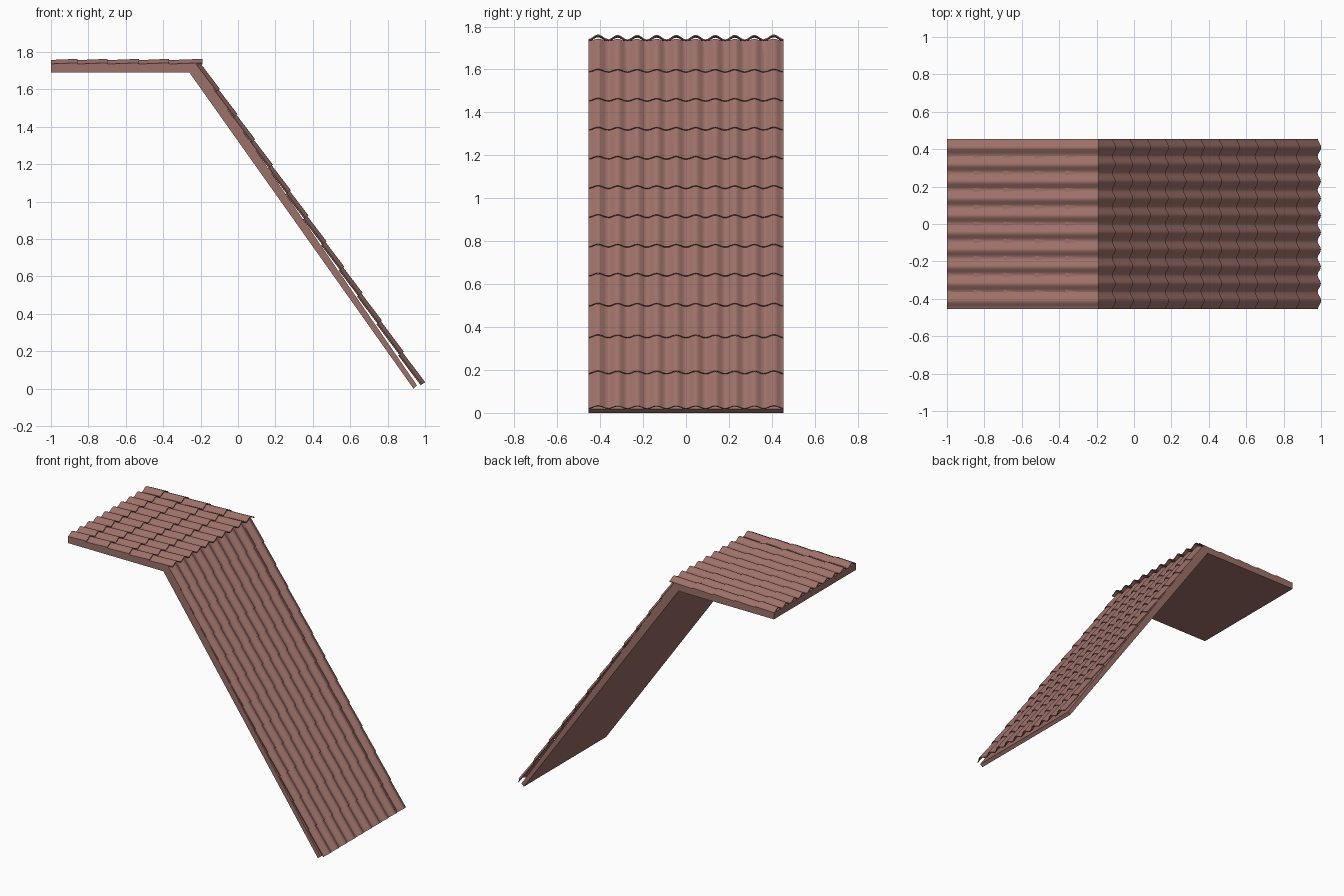
import bpy, bmesh, math
from mathutils import Vector

if "Cube" in bpy.data.objects:
    bpy.data.objects.remove(bpy.data.objects["Cube"])

HALF = 0.455            # half width of the roof
PITCH = 2 * HALF / 10   # width of one tile wave
WAVE = 0.021            # wave height
LIFT = 0.007            # raised lower lip of each course
THICK = 0.006

clay = bpy.data.materials.new("clay red")
clay.diffuse_color = (0.34, 0.165, 0.142, 1)
clay.use_nodes = True
clay.node_tree.nodes["Principled BSDF"].inputs["Base Color"].default_value = clay.diffuse_color


def finish(name, bm, smooth=False):
    bmesh.ops.recalc_face_normals(bm, faces=bm.faces)
    mesh = bpy.data.meshes.new(name)
    bm.to_mesh(mesh)
    bm.free()
    mesh.materials.append(clay)
    ob = bpy.data.objects.new(name, mesh)
    bpy.context.collection.objects.link(ob)
    if smooth:
        bpy.context.view_layer.objects.active = ob
        ob.select_set(True)
        bpy.ops.object.shade_smooth_by_angle(angle=math.radians(40))
        ob.select_set(False)
    return ob


def slab(name, profile):
    """Extrude an x/z outline across the roof width."""
    bm = bmesh.new()
    f = bm.faces.new([bm.verts.new((x, -HALF, z)) for x, z in profile])
    ext = bmesh.ops.extrude_face_region(bm, geom=[f])
    vs = [v for v in ext["geom"] if isinstance(v, bmesh.types.BMVert)]
    bmesh.ops.translate(bm, verts=vs, vec=(0, 2 * HALF, 0))
    finish(name, bm)


def course(bm, a, b, normal, y0, y1, lift_a, lift_b):
    """One thin wavy tile strip running from a (upper) to b (lower lip)."""
    n = round((y1 - y0) / PITCH) * 10
    rings = []
    for i in range(n + 1):
        y = y0 + (y1 - y0) * i / n
        h = WAVE * (0.5 - 0.5 * math.cos(2 * math.pi * (y + HALF) / PITCH))
        ring = []
        for p, off in ((a, lift_a), (b, lift_b), (b, lift_b - THICK), (a, lift_a - THICK)):
            q = p + normal * (h + off)
            ring.append(bm.verts.new((q.x, y, q.z)))
        rings.append(ring)
    for r, s in zip(rings, rings[1:]):
        for k in range(4):
            bm.faces.new((r[k], r[(k + 1) % 4], s[(k + 1) % 4], s[k]))
    bm.faces.new(rings[0])
    bm.faces.new(rings[-1])


def tiling(name, start, end, normal, stops, first_lift=0.0):
    """Tile courses: field tiles plus slightly raised verge tiles at both edges."""
    inner = HALF - PITCH
    for part, bands, extra in (("field", [(-inner, inner)], 0.0),
                               ("verge", [(-HALF, -inner), (inner, HALF)], 0.002)):
        bm = bmesh.new()
        for i, (s, t) in enumerate(zip(stops, stops[1:])):
            a, b = start.lerp(end, s), start.lerp(end, t)
            for y0, y1 in bands:
                course(bm, a, b, normal, y0, y1,
                       extra + (first_lift if i == 0 else 0), LIFT + extra)
        finish(name + "_" + part + "_tiles", bm, True)


# Roof boards
slab("flat_board", [(-1, 1.69), (-0.255, 1.69), (-0.222, 1.736), (-1, 1.736)])
slab("slope_board", [(-0.26, 1.69), (-0.222, 1.734), (0.957, 0.017), (0.938, 0.0)])

# Flat courses
xs = [-1, -0.858, -0.697, -0.528, -0.37, -0.19]
tiling("flat", Vector((-1, 0, 1.733)), Vector((-0.19, 0, 1.733)), Vector((0, 0, 1)),
       [(x + 1) / 0.81 for x in xs], 0.001)

# Slope courses, lip heights from top to eave
top, eave = Vector((-0.223, 0, 1.73)), Vector((0.976, 0, 0.017))
d = (eave - top).normalized()
lips = [1.73, 1.585, 1.45, 1.315, 1.18, 1.043, 0.908, 0.77, 0.635, 0.495, 0.348, 0.18, 0.017]
tiling("slope", top, eave, Vector((-d.z, 0, d.x)),
       [(1.73 - z) / 1.713 for z in lips])
